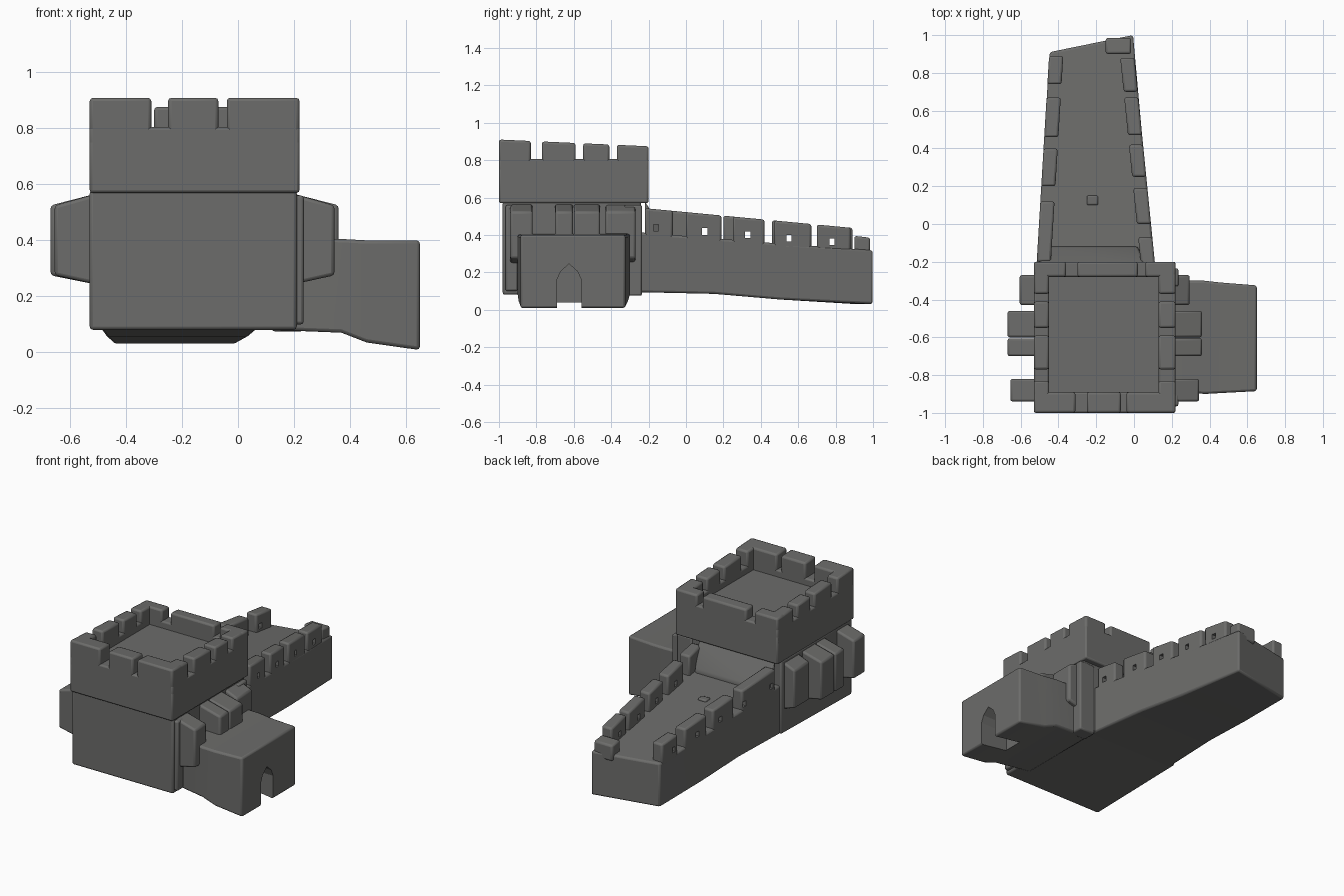
import bpy, math

if "Cube" in bpy.data.objects:
    bpy.data.objects.remove(bpy.data.objects["Cube"])

stone = bpy.data.materials.new("grey stone")
stone.diffuse_color = (0.15, 0.15, 0.145, 1)
stone.use_nodes = True
stone.node_tree.nodes["Principled BSDF"].inputs["Base Color"].default_value = stone.diffuse_color


def loft(name, sections, axis="y", bevel=0.012):
    """Rectangular sections (t, a0, a1, z0, z1) joined along the x or y axis."""
    verts, faces = [], []
    for t, a0, a1, z0, z1 in sections:
        for a, z in ((a0, z0), (a1, z0), (a1, z1), (a0, z1)):
            verts.append((a, t, z) if axis == "y" else (t, a, z))
    n = len(sections)
    for i in range(n - 1):
        for k in range(4):
            j = (k + 1) % 4
            faces.append((4 * i + k, 4 * i + j, 4 * i + 4 + j, 4 * i + 4 + k))
    faces += [(3, 2, 1, 0), tuple(range(4 * n - 4, 4 * n))]
    return make(name, verts, faces, bevel)


def make(name, verts, faces, bevel):
    mesh = bpy.data.meshes.new(name)
    mesh.from_pydata(verts, [], faces)
    ob = bpy.data.objects.new(name, mesh)
    bpy.context.collection.objects.link(ob)
    mesh.materials.append(stone)
    bpy.ops.object.select_all(action="DESELECT")
    ob.select_set(True)
    bpy.context.view_layer.objects.active = ob
    bpy.ops.object.mode_set(mode="EDIT")
    bpy.ops.mesh.select_all(action="SELECT")
    bpy.ops.mesh.normals_make_consistent(inside=False)
    bpy.ops.object.mode_set(mode="OBJECT")
    if bevel:
        mod = ob.modifiers.new("worn edges", "BEVEL")
        mod.width, mod.segments = bevel, 2
        bpy.ops.object.shade_smooth_by_angle(angle=math.radians(40))
    return ob


def box(name, x0, x1, y0, y1, z0, z1, bevel=0.01):
    return loft(name, [(y0, x0, x1, z0, z1), (y1, x0, x1, z0, z1)], bevel=bevel)


def cut(ob, cutter):
    mod = ob.modifiers.new("opening", "BOOLEAN")
    mod.operation, mod.object, mod.solver = "DIFFERENCE", cutter, "EXACT"
    cutter.hide_render = True
    cutter.hide_set(True)


# Keep: lower body, upper storey floor and parapet walls
loft("keep_lower", [(-0.98, -0.53, 0.21, 0.08, 0.58), (-0.24, -0.53, 0.21, 0.095, 0.58)])
X0, X1, Y0, Y1 = -0.53, 0.22, -1.0, -0.2
IX0, IX1, IY0, IY1 = -0.45, 0.13, -0.89, -0.28
box("keep_upper", X0, X1, Y0, Y1, 0.57, 0.76)
walls = {"front": (X0, X1, Y0, IY0), "back": (X0, X1, IY1, Y1),
         "left": (X0, IX0, Y0, Y1), "right": (IX1, X1, Y0, Y1)}
for side, (a, b, c, d) in walls.items():
    box("keep_parapet_" + side, a, b, c, d, 0.70, 0.805)


# Keep merlons, their tops falling gently towards the back
def keep_merlon(name, x0, x1, y0, y1):
    top = lambda y: 0.91 - 0.045 * (y + 1)
    loft(name, [(y0, x0, x1, 0.76, top(y0)), (y1, x0, x1, 0.76, top(y1))])


for a, b in ((X0, -0.31), (-0.25, -0.07), (-0.04, X1)):
    keep_merlon("keep_merlon_front", a, b, Y0, IY0)
for a, b in ((X0, -0.36), (-0.30, 0.02), (0.06, X1)):
    keep_merlon("keep_merlon_back", a, b, IY1, Y1)
for a, b in ((Y0, -0.83), (-0.77, -0.59), (-0.55, -0.41), (-0.37, Y1)):
    keep_merlon("keep_merlon_left", X0, IX0, a, b)
    keep_merlon("keep_merlon_right", IX1, X1, a, b)

# Tapered side bays, mirrored about the keep's centre line
MID = -0.155
for s, side in ((-1, "left"), (1, "right")):
    for y0, y1, reach in ((-0.94, -0.82, 0.50), (-0.70, -0.605, 0.515),
                          (-0.60, -0.46, 0.515), (-0.43, -0.27, 0.45)):
        loft("side_bay_" + side,
             [(MID + s * 0.34, y0, y1, 0.24, 0.57), (MID + s * reach, y0, y1, 0.275, 0.525)], "x")
# Corner piers beside the curtain wall and at the front right
box("back_corner_pier", 0.12, 0.235, -0.33, -0.235, 0.075, 0.56)
box("front_corner_pier", 0.12, 0.235, -0.965, -0.90, 0.10, 0.56)

# Gatehouse with a pointed doorway
gate = loft("gatehouse", [(0.12, -0.86, -0.30, 0.08, 0.41), (0.37, -0.90, -0.30, 0.07, 0.405),
                          (0.46, -0.895, -0.31, 0.035, 0.40), (0.65, -0.885, -0.325, 0.008, 0.40)], "x")
arch = [(-0.69, -0.05), (-0.56, -0.05), (-0.56, 0.16), (-0.58, 0.205),
        (-0.625, 0.245), (-0.67, 0.205), (-0.69, 0.16)]
n = len(arch)
door = make("door_cutter", [(x, y, z) for x in (0.45, 0.75) for y, z in arch],
            [tuple(range(n)), tuple(range(2 * n - 1, n - 1, -1))] +
            [(i, (i + 1) % n, n + (i + 1) % n, n + i) for i in range(n)], 0)
cut(gate, door)


# Curtain wall narrowing and sinking towards its far end
def deck(y):
    return 0.41 - 0.08 * (y + 0.2)


def left_edge(y):
    return -0.515 + 0.06 * (y + 0.2)


def right_edge(y):
    return 0.11 - 0.10 * (y + 0.2)


wall = loft("curtain_wall", [(y, left_edge(y), right_edge(y), z, deck(y)) for y, z in
                             ((-0.3, 0.095), (0.15, 0.085), (0.5, 0.055), (0.95, 0.03))])
for v in wall.data.vertices:      # slanted far end
    if v.co.y > 0.9:
        v.co.y = 1.0 if v.co.x > -0.2 else 0.91
loft("wall_step", [(-0.22, -0.50, 0.06, 0.35, 0.58), (-0.12, -0.49, 0.02, 0.35, 0.42)])

# Curtain wall merlons with small arrow loops cut through
loops = [box("arrow_loop_cutter", -0.7, 0.3, y - 0.014, y + 0.014,
             deck(y) + 0.015, deck(y) + 0.05, 0) for y in (-0.16, 0.10, 0.33, 0.55, 0.78)]


def wall_merlon(name, edge, inward, y0, y1):
    secs = []
    for y in (y0, y1):
        xs = sorted((edge(y), edge(y) + inward))
        secs.append((y, *xs, deck(y) - 0.03, deck(y) + 0.128 - 0.015 * y))
    ob = loft(name, secs)
    for c in loops:
        if y0 < c.data.vertices[0].co.y < y1:
            cut(ob, c)


for a, b in ((-0.22, -0.07), (0.0, 0.19), (0.25, 0.42), (0.47, 0.67), (0.70, 0.88)):
    wall_merlon("wall_merlon_right", right_edge, -0.075, a, b)
for a, b in ((-0.20, 0.12), (0.20, 0.40), (0.46, 0.67), (0.74, 0.89)):
    wall_merlon("wall_merlon_left", left_edge, 0.075, a, b)
loft("wall_merlon_end", [(0.90, -0.15, -0.015, 0.28, 0.395), (0.985, -0.15, -0.015, 0.28, 0.385)])

# Small stone lying on the wall walk
box("deck_stone", -0.25, -0.19, 0.10, 0.15, 0.36, 0.395, 0.008)
